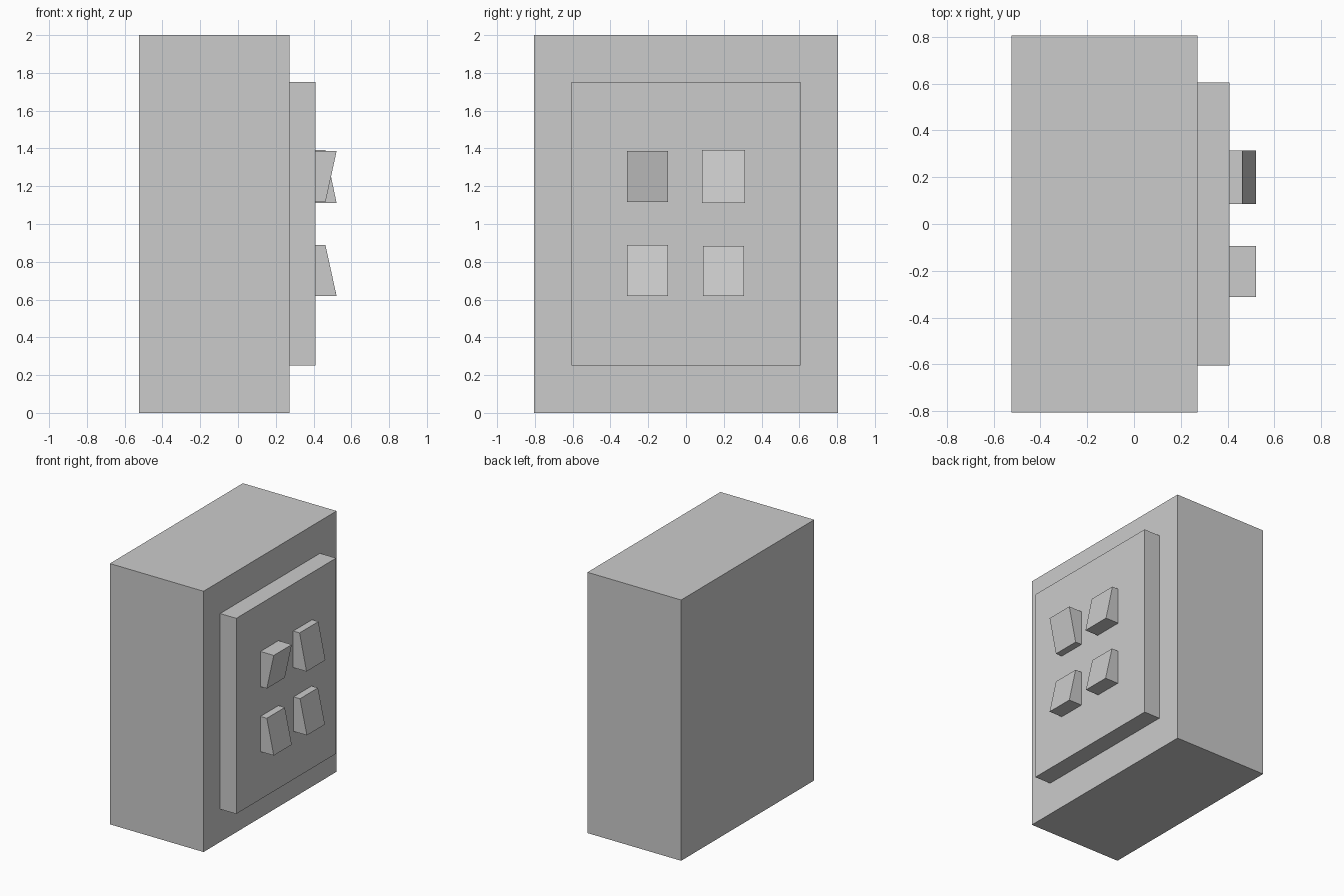
import bpy

if "Cube" in bpy.data.objects:
    bpy.data.objects.remove(bpy.data.objects["Cube"])


def prism(name, profile, y0, y1):
    """Extrude an (x, z) outline from y0 to y1."""
    n = len(profile)
    verts = [(x, y, z) for y in (y0, y1) for x, z in profile]
    faces = [tuple(range(n)), tuple(reversed(range(n, 2 * n)))]
    faces += [(i, i + n, (i + 1) % n + n, (i + 1) % n) for i in range(n)]
    mesh = bpy.data.meshes.new(name)
    mesh.from_pydata(verts, [], faces)
    mesh.update()
    obj = bpy.data.objects.new(name, mesh)
    bpy.context.collection.objects.link(obj)
    return obj


def box(name, x0, x1, y, z0, z1):
    return prism(name, [(x0, z0), (x1, z0), (x1, z1), (x0, z1)], -y, y)


def rocker(name, y, z, w, h, x_bottom, x_top):
    """Wedge-shaped switch standing on the plate."""
    z0, z1 = z - h / 2, z + h / 2
    return prism(name, [(PLATE, z0), (x_bottom, z0), (x_top, z1), (PLATE, z1)],
                 y - w / 2, y + w / 2)


BODY, PLATE, HIGH, LOW = 0.272, 0.409, 0.522, 0.463

# Main block and raised switch plate
box("wall_block", -0.523, BODY, 0.806, 0, 2)
box("switch_plate", BODY, PLATE, 0.605, 0.252, 1.752)

# Four rockers, the upper left one flipped
rocker("rocker_lower_left", -0.203, 0.753, 0.218, 0.27, HIGH, LOW)
rocker("rocker_lower_right", 0.199, 0.752, 0.218, 0.265, HIGH, LOW)
rocker("rocker_upper_left", -0.203, 1.251, 0.218, 0.27, LOW, HIGH)
rocker("rocker_upper_right", 0.199, 1.251, 0.228, 0.28, HIGH, LOW)
